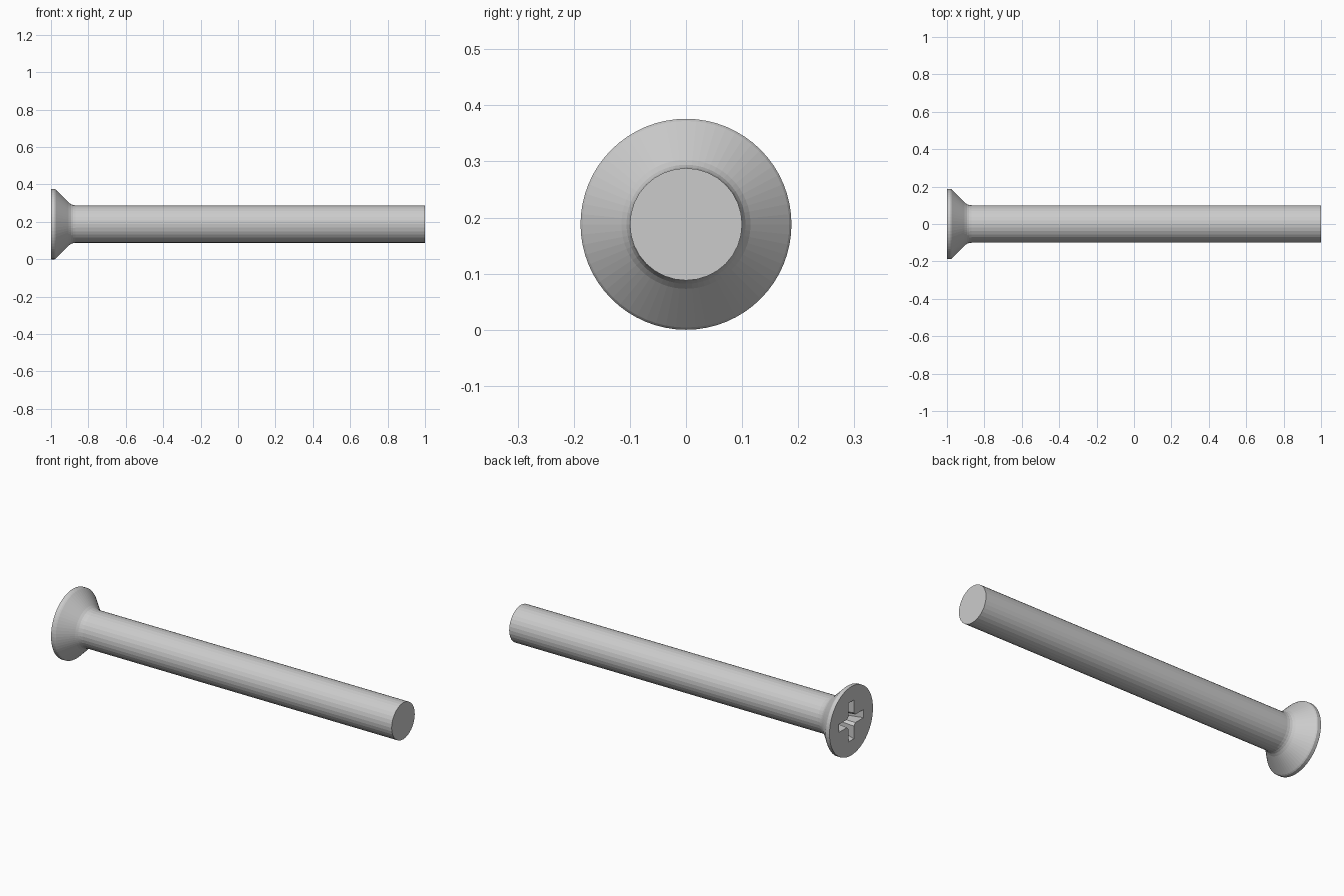
import bpy, bmesh, math

if "Cube" in bpy.data.objects:
    bpy.data.objects.remove(bpy.data.objects["Cube"])

CZ = 0.188      # height of the screw axis
SEG = 64


def loft(name, rings, close_start=True, close_end=True):
    """Skin a list of equal-length rings of (x, y, z) points."""
    bm = bmesh.new()
    loops = [[bm.verts.new(p) for p in ring] for ring in rings]
    n = len(loops[0])
    for a, b in zip(loops, loops[1:]):
        for i in range(n):
            j = (i + 1) % n
            bm.faces.new((a[i], a[j], b[j], b[i]))
    if close_start:
        bm.faces.new(loops[0])
    if close_end:
        bm.faces.new(loops[-1])
    bmesh.ops.recalc_face_normals(bm, faces=bm.faces)
    mesh = bpy.data.meshes.new(name)
    bm.to_mesh(mesh)
    bm.free()
    obj = bpy.data.objects.new(name, mesh)
    bpy.context.collection.objects.link(obj)
    return obj


def round_ring(x, r, facet):
    """Circle around the axis; facet pulls odd points in to give a half-count polygon."""
    flat = math.cos(2 * math.pi / SEG) if facet else 1.0
    pts = []
    for i in range(SEG):
        a = 2 * math.pi * i / SEG
        q = r * (flat if i % 2 else 1.0)
        pts.append((x, q * math.cos(a), CZ + q * math.sin(a)))
    return pts


def cross_ring(x, reach, half, web):
    """Four-armed cross with chamfered inner corners."""
    pts = []
    for k in range(4):
        c, s = math.cos(k * math.pi / 2), math.sin(k * math.pi / 2)
        for u, v in ((web, -half), (reach, -half), (reach, half), (web, half)):
            pts.append((x, u * c - v * s, CZ + u * s + v * c))
    return pts


# Countersunk head, fillet and plain shaft
profile = [(-1.0, 0.188, False), (-0.98, 0.188, False), (-0.974, 0.184, False),
           (-0.905, 0.115, False), (-0.893, 0.106, False), (-0.882, 0.102, True),
           (-0.868, 0.1, True), (1.0, 0.1, True)]
screw = loft("screw", [round_ring(*p) for p in profile])

# Tapered cross recess
cutter = loft("recess_cutter", [cross_ring(-1.02, 0.113, 0.023, 0.038),
                                cross_ring(-0.89, 0.066, 0.017, 0.027),
                                cross_ring(-0.865, 0.012, 0.004, 0.006)])
cutter.hide_render = True

bpy.context.view_layer.objects.active = screw
screw.select_set(True)
cut = screw.modifiers.new("recess", 'BOOLEAN')
cut.operation = 'DIFFERENCE'
cut.solver = 'EXACT'
cut.object = cutter
bpy.ops.object.modifier_apply(modifier=cut.name)
bpy.data.objects.remove(cutter, do_unlink=True)
